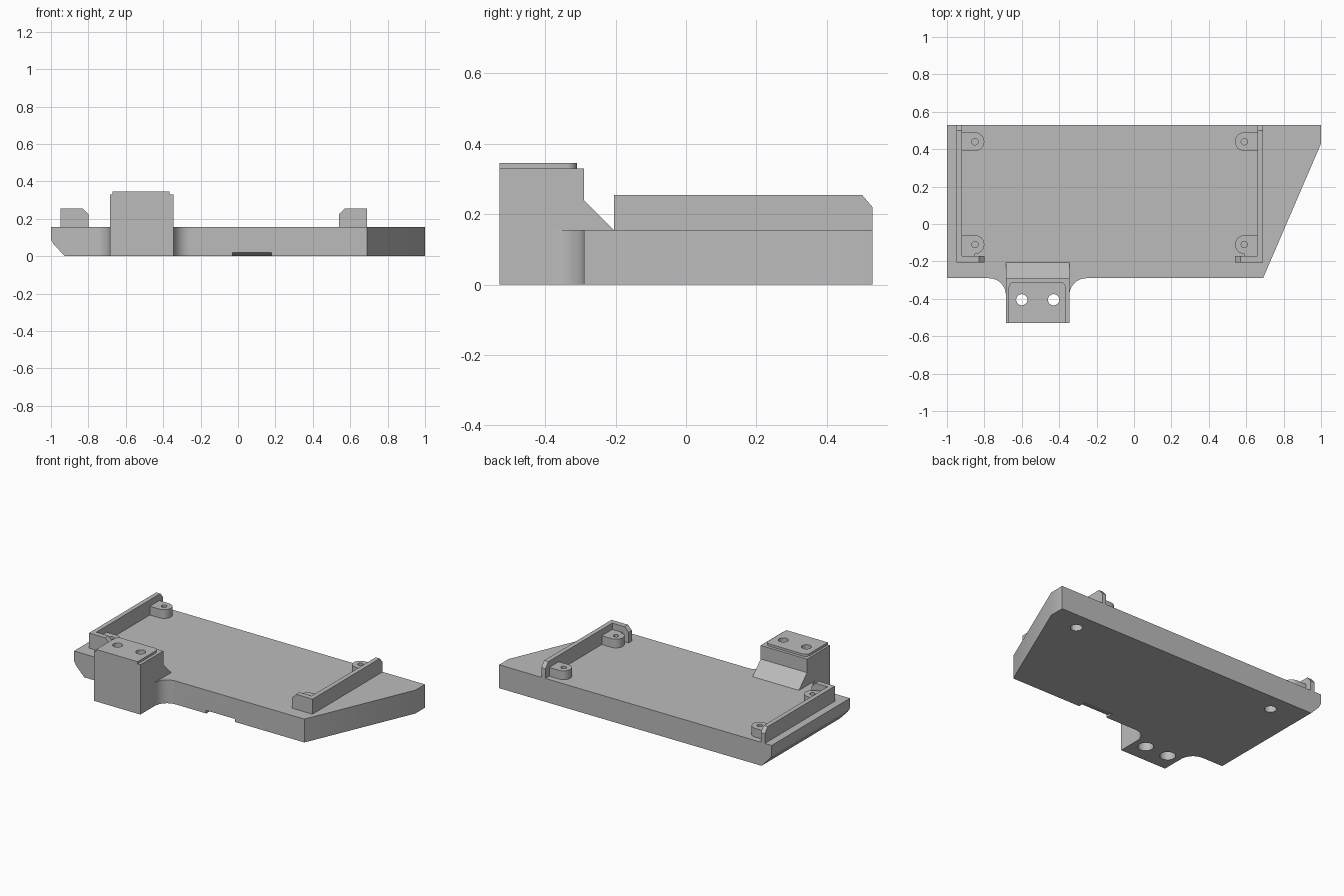
import bpy, bmesh, math
from mathutils import Vector

cube = bpy.data.objects.get("Cube")
if cube:
    bpy.data.objects.remove(cube)

grey = bpy.data.materials.new("plain grey")
grey.use_nodes = True
grey.diffuse_color = (0.5, 0.5, 0.5, 1)
grey.node_tree.nodes["Principled BSDF"].inputs["Base Color"].default_value = (0.5, 0.5, 0.5, 1)


def prism(name, pts, lo, hi, axis="z"):
    """Extrude a 2D outline along an axis."""
    place = {"x": lambda a, b, c: (c, a, b),
             "y": lambda a, b, c: (a, c, b),
             "z": lambda a, b, c: (a, b, c)}[axis]
    bm = bmesh.new()
    face = bm.faces.new([bm.verts.new(place(a, b, lo)) for a, b in pts])
    new = bmesh.ops.extrude_face_region(bm, geom=[face])["geom"]
    shift = Vector(place(0, 0, hi - lo))
    bmesh.ops.translate(bm, vec=shift, verts=[v for v in new if isinstance(v, bmesh.types.BMVert)])
    bmesh.ops.recalc_face_normals(bm, faces=bm.faces)
    mesh = bpy.data.meshes.new(name)
    bm.to_mesh(mesh)
    bm.free()
    mesh.materials.append(grey)
    obj = bpy.data.objects.new(name, mesh)
    bpy.context.collection.objects.link(obj)
    return obj


def arc(cx, cy, r, start, end, n=10):
    angles = [math.radians(start + (end - start) * i / n) for i in range(n + 1)]
    return [(cx + r * math.cos(t), cy + r * math.sin(t)) for t in angles]


def cut(obj, *cutters):
    for c in cutters:
        c.hide_render = True
        c.hide_set(True)
        mod = obj.modifiers.new("cut", "BOOLEAN")
        mod.operation = "DIFFERENCE"
        mod.solver = "EXACT"
        mod.object = c


def hole(x, y, r, lo, hi):
    return prism("hole_cutter", arc(x, y, r, 0, 345, 23), lo, hi)


def smooth(obj):
    bpy.ops.object.select_all(action="DESELECT")
    obj.select_set(True)
    bpy.context.view_layer.objects.active = obj
    bpy.ops.object.shade_smooth_by_angle(angle=math.radians(30))


TOP = 0.155
SINK = 0.14

# Base plate with concave fillets running into the clamp block
outline = [(1, 0.53), (-1, 0.53), (-1, -0.29)]
outline += arc(-0.775, -0.38, 0.09, 90, 0)
outline += [(-0.67, -0.38), (-0.67, -0.3), (-0.36, -0.3), (-0.36, -0.38)]
outline += arc(-0.255, -0.38, 0.09, 180, 90)
outline += [(0.69, -0.29), (1, 0.43)]
plate = prism("base_plate", outline, 0, TOP)

# Rounded lower left edge, front notch and blind holes underneath
edge = prism("edge_cutter", [(-1.1, 0.09), (-1, 0.09), (-0.985, 0.062), (-0.925, 0),
                             (-0.925, -0.1), (-1.1, -0.1)], -0.6, 0.6, "y")
notch = prism("notch_cutter", [(-0.35, 0.02), (-0.29, 0.02), (-0.23, 0),
                               (-0.23, -0.05), (-0.35, -0.05)], -0.03, 0.18, "x")
cut(plate, edge, notch, hole(0.79, 0.41, 0.036, -0.1, 0.08),
    hole(-0.71, 0.41, 0.036, -0.1, 0.08))
smooth(plate)

# Clamp block with sloped gusset, and its raised cap
block = prism("clamp_block", [(-0.53, 0), (-0.295, 0), (-0.295, SINK), (-0.205, SINK),
                              (-0.205, TOP), (-0.29, 0.24), (-0.29, 0.33), (-0.53, 0.33)],
              -0.685, -0.345, "x")
cap_outline = [(-0.67, -0.53), (-0.365, -0.53)]
cap_outline += arc(-0.395, -0.34, 0.03, 0, 90, 6) + arc(-0.64, -0.34, 0.03, 90, 180, 6)
cap = prism("block_cap", cap_outline, 0.33, 0.345)
for x in (-0.6, -0.43):
    bolt = hole(x, -0.405, 0.03, -0.1, 0.5)
    cut(block, bolt, hole(x, -0.405, 0.047, -0.1, 0.16))
    cut(cap, bolt)
smooth(block)
smooth(cap)

# Mirrored rails, end tabs and screw bosses
for side, wall, s in (("right", -0.95, 1), ("left", 0.69, -1)):
    prism(side + "_rail", [(-0.205, SINK), (0.53, SINK), (0.53, 0.22), (0.5, 0.255),
                           (-0.205, 0.255)], *sorted((wall, wall + s * 0.03)), "x")
    tab = [(0.03, SINK), (0.15, SINK), (0.15, 0.225), (0.12, 0.255), (0.03, 0.255)]
    prism(side + "_front_tab", [(wall + s * d, z) for d, z in tab], -0.205, -0.17, "y")
    for end, y, low in (("front", -0.11, -0.17), ("back", 0.44, 0.39)):
        shape = [(0.03, low), (0.1, low)] + arc(0.1, y, 0.05, -90, 90, 12) + [(0.03, y + 0.05)]
        boss = prism(f"{side}_{end}_boss", [(wall + s * d, v) for d, v in shape], SINK, 0.213)
        cut(boss, hole(wall + s * 0.1, y, 0.017, 0.1, 0.3))
        smooth(boss)
